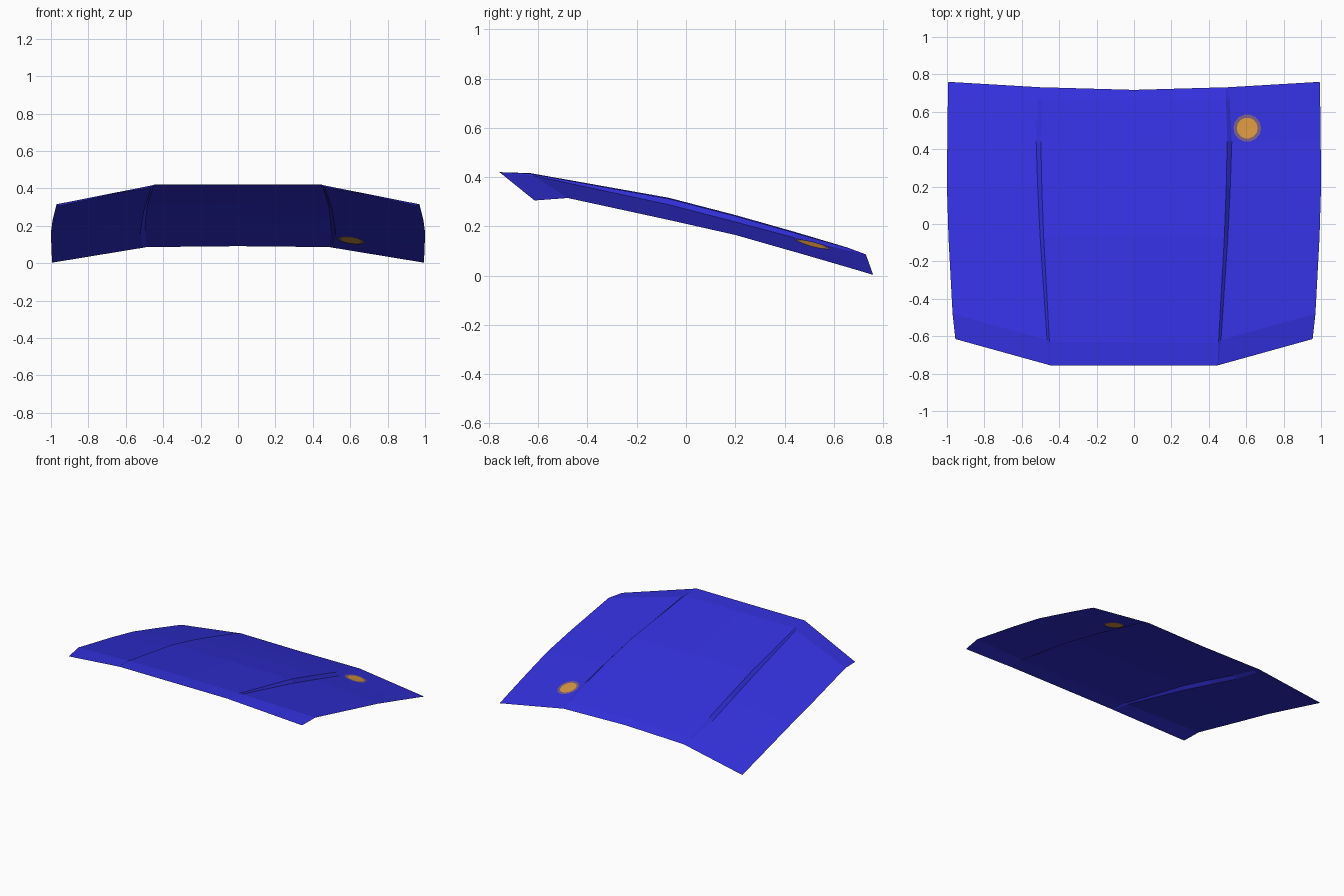
import bpy, bmesh, math
from mathutils import Vector
from mathutils.bvhtree import BVHTree

if "Cube" in bpy.data.objects:
    bpy.data.objects.remove(bpy.data.objects["Cube"])


def material(name, rgb):
    m = bpy.data.materials.new(name)
    m.diffuse_color = (*rgb, 1)
    m.use_nodes = True
    m.node_tree.nodes["Principled BSDF"].inputs["Base Color"].default_value = m.diffuse_color
    return m


blue = material("blue_paint", (0.033, 0.030, 0.72))
orange = material("orange_spot", (0.70, 0.31, 0.05))
mauve = material("mauve_rim", (0.19, 0.11, 0.22))


def add_object(name, bm, mat):
    me = bpy.data.meshes.new(name)
    bm.to_mesh(me)
    ob = bpy.data.objects.new(name, me)
    me.materials.append(mat)
    bpy.context.collection.objects.link(ob)
    return ob


# Rows from nose to rear edge: centre line, raised ridge, foot of the step, outer edge
rows = [
    ((0, -.757, .420), (.447, -.757, .420), (.450, -.755, .418), (.955, -.615, .305)),
    ((0, -.632, .416), (.452, -.632, .414), (.465, -.620, .406), (.970, -.480, .315)),
    ((0, -.070, .316), (.483, -.070, .312), (.502, -.070, .288), (.992, -.070, .226)),
    ((0, .200, .246), (.493, .200, .242), (.515, .200, .218), (1.0, .200, .165)),
    ((0, .440, .178), (.498, .440, .174), (.523, .440, .154), (.998, .460, .091)),
    ((0, .655, .114), (.492, .665, .110), (.512, .665, .100), (.995, .690, .024)),
    ((0, .717, .091), (.492, .731, .086), (.500, .731, .084), (.993, .760, .003)),
]

# Bonnet panel: half sheet, mirrored
bm = bmesh.new()
grid = []
for c, r, f, e in rows:
    grid.append([bm.verts.new(p) for p in (c, r, f, e)])
for a, b in zip(grid, grid[1:]):
    for i in range(3):
        bm.faces.new((a[i], a[i + 1], b[i + 1], b[i]))
bm.normal_update()
surface = BVHTree.FromBMesh(bm)
panel = add_object("bonnet_panel", bm, blue)
mod = panel.modifiers.new("mirror", 'MIRROR')
mod.use_mirror_merge = True
bm.free()


# Round painted spot, laid on both sides of the sheet
def on_panel(x, y, lift):
    hit, normal, _, _ = surface.ray_cast(Vector((x, y, 2)), Vector((0, 0, -1)))
    return hit + normal * lift


def ring(bm, radius, lift, sides=14):
    return [bm.verts.new(on_panel(.605 + radius * math.cos(2 * math.pi * k / sides),
                                  .512 + radius * math.sin(2 * math.pi * k / sides), lift))
            for k in range(sides)]


bm_spot, bm_rim = bmesh.new(), bmesh.new()
for lift in (.003, -.003):
    flip = lift < 0
    hub = bm_spot.verts.new(on_panel(.605, .512, lift))
    disc = ring(bm_spot, .056, lift)
    inner, outer = ring(bm_rim, .056, lift), ring(bm_rim, .074, lift)
    for k in range(len(disc)):
        n = (k + 1) % len(disc)
        tri = (hub, disc[k], disc[n])
        quad = (inner[k], outer[k], outer[n], inner[n])
        bm_spot.faces.new(tri[::-1] if flip else tri)
        bm_rim.faces.new(quad[::-1] if flip else quad)
add_object("painted_spot", bm_spot, orange)
add_object("spot_rim", bm_rim, mauve)
bm_spot.free()
bm_rim.free()
